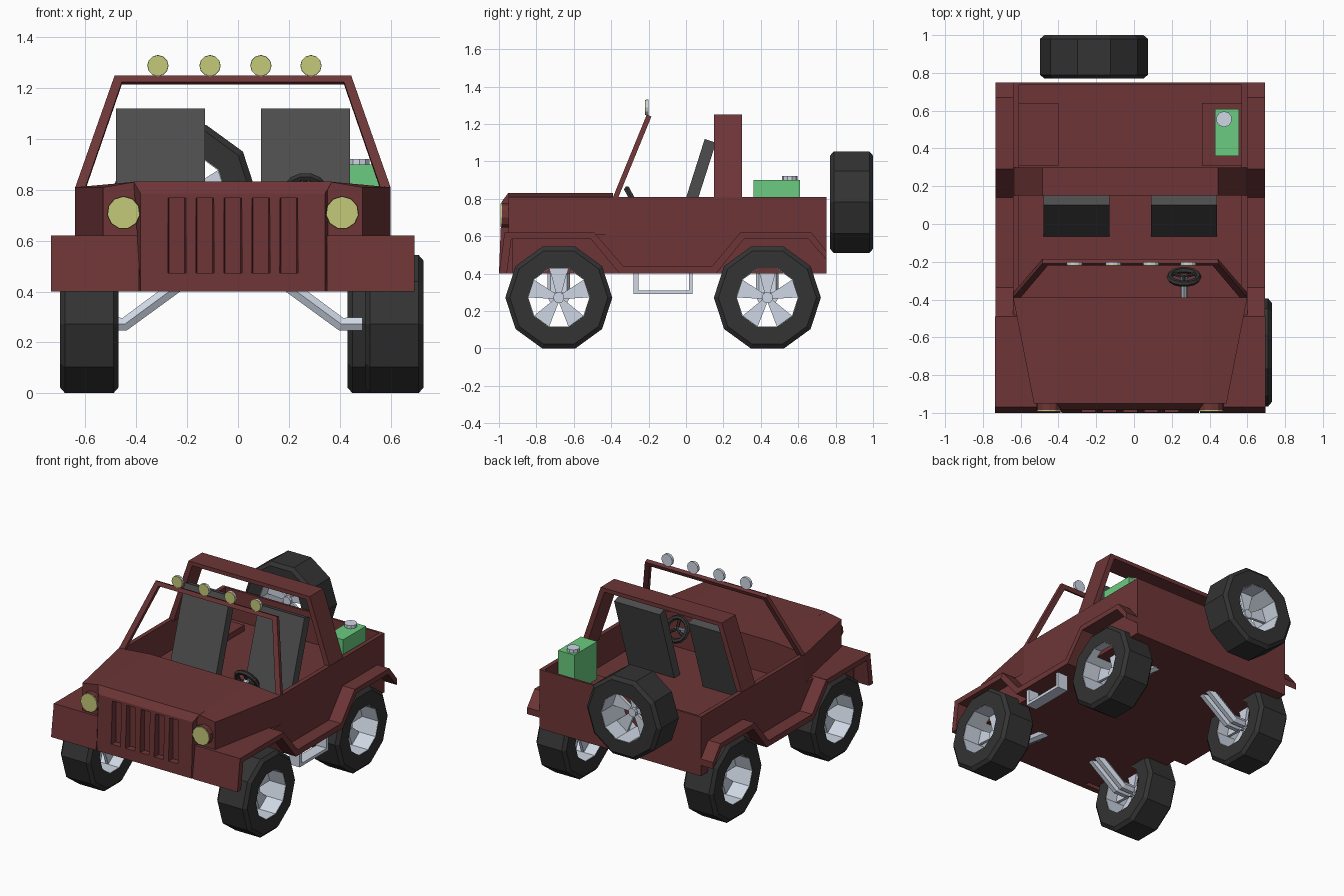
import bpy, bmesh, math
from mathutils import Vector, Matrix

if "Cube" in bpy.data.objects:
    bpy.data.objects.remove(bpy.data.objects["Cube"])

CX = -0.02  # centre line of the body


def material(name, r, g, b):
    m = bpy.data.materials.new(name)
    m.diffuse_color = (r, g, b, 1)
    m.use_nodes = True
    m.node_tree.nodes["Principled BSDF"].inputs["Base Color"].default_value = m.diffuse_color
    return m


RED = material("red_paint", 0.155, 0.036, 0.038)
RUBBER = material("rubber", 0.033, 0.033, 0.033)
SEAT = material("seat_grey", 0.075, 0.075, 0.075)
GREEN = material("green", 0.147, 0.6, 0.214)
YELLOW = material("lamp_yellow", 0.56, 0.59, 0.19)
METAL = material("metal", 0.62, 0.68, 0.78)


def finish(name, bm, mat=METAL):
    bmesh.ops.recalc_face_normals(bm, faces=bm.faces)
    me = bpy.data.meshes.new(name)
    bm.to_mesh(me)
    bm.free()
    me.materials.append(mat)
    ob = bpy.data.objects.new(name, me)
    bpy.context.collection.objects.link(ob)
    return ob


def extrude(name, pts, vec, mat=METAL):
    """Planar outline pushed along a vector."""
    bm = bmesh.new()
    a = [bm.verts.new(p) for p in pts]
    b = [bm.verts.new(Vector(p) + Vector(vec)) for p in pts]
    bm.faces.new(a)
    bm.faces.new(b)
    n = len(a)
    for i in range(n):
        j = (i + 1) % n
        bm.faces.new((a[i], a[j], b[j], b[i]))
    return finish(name, bm, mat)


def side_profile(name, yz, x0, x1, mat=METAL):
    return extrude(name, [(x0, y, z) for y, z in yz], (x1 - x0, 0, 0), mat)


def box(name, x0, x1, y0, y1, z0, z1, mat=METAL):
    return side_profile(name, [(y0, z0), (y1, z0), (y1, z1), (y0, z1)], x0, x1, mat)


def cylinder(name, p, q, r, n, mat=METAL):
    p, q = Vector(p), Vector(q)
    bm = bmesh.new()
    m = Matrix.Translation((p + q) / 2) @ (q - p).to_track_quat('Z', 'Y').to_matrix().to_4x4()
    bmesh.ops.create_cone(bm, cap_ends=True, segments=n, radius1=r, radius2=r,
                          depth=(q - p).length, matrix=m)
    return finish(name, bm, mat)


def tube(name, pts, r):
    """Low-poly bent tube along a path."""
    cu = bpy.data.curves.new(name, 'CURVE')
    cu.dimensions = '3D'
    cu.bevel_depth = r
    cu.bevel_resolution = 1
    cu.use_fill_caps = True
    sp = cu.splines.new('POLY')
    sp.points.add(len(pts) - 1)
    for p, c in zip(sp.points, pts):
        p.co = (*c, 1)
    sp.use_smooth = False
    cu.materials.append(METAL)
    bpy.context.collection.objects.link(bpy.data.objects.new(name, cu))


def lathe(bm, prof, n=10):
    """Closed (radius, x) profile spun about the x axis."""
    rings = [[bm.verts.new((x, r * math.cos(k * math.tau / n), r * math.sin(k * math.tau / n)))
              for r, x in prof] for k in range(n)]
    for k in range(n):
        a, b = rings[k], rings[(k + 1) % n]
        for i in range(len(prof)):
            j = (i + 1) % len(prof)
            bm.faces.new((a[i], a[j], b[j], b[i]))


# Wheels: tyre, open rim with five flaring spokes, hub
def wheel(name, loc, turn):
    bm = bmesh.new()
    lathe(bm, [(.166, -.115), (.262, -.115), (.286, -.095), (.286, .095), (.262, .115), (.166, .115)])
    tyre = finish(name + "_tyre", bm, RUBBER)
    bm = bmesh.new()
    lathe(bm, [(.17, -.113), (.17, .113), (.163, .113), (.163, -.113)])
    rim = finish(name + "_rim", bm)
    hub = cylinder(name + "_hub", (-.05, 0, 0), (.01, 0, 0), .03, 10)
    parts = [tyre, rim, hub]
    for k in range(5):
        a = math.pi / 2 + k * math.tau / 5
        u, v = Vector((0, math.cos(a), math.sin(a))), Vector((0, -math.sin(a), math.cos(a)))
        pts = [u * .02 - v * .014, u * .158 - v * .05, u * .158 + v * .05, u * .02 + v * .014]
        parts.append(extrude(name + "_spoke", [p + Vector((-.03, 0, 0)) for p in pts], (.02, 0, 0)))
    for o in parts:
        o.location = loc
        o.rotation_euler = (0, 0, turn)


wheel("front_right_wheel", (.615, -.68, .272), 0)
wheel("front_left_wheel", (-.585, -.68, .272), math.pi)
wheel("rear_right_wheel", (.545, .435, .272), 0)
wheel("rear_left_wheel", (-.585, .435, .272), math.pi)
wheel("spare_wheel", (-.212, .885, .782), math.pi / 2)

# Body tub: solid base, U-shaped walls
box("tub_base", CX - .62, CX + .62, -.39, .75, .4, .6, RED)
wall = [(.62, -.39), (.62, .75), (-.62, .75), (-.62, -.39),
        (-.59, -.39), (-.59, .735), (.59, .735), (.59, -.39)]
extrude("tub_walls", [(CX + x, y, .6) for x, y in wall], (0, 0, .21), RED)

# Engine bay, and hood tapering to the front with a raised centre
box("engine_bay", CX - .62, CX + .62, -.93, -.39, .4, .61, RED)
bm = bmesh.new()
rows = []
for y, w, c in ((-.39, .62, .38), (-.95, .51, .38)):
    rows.append([bm.verts.new((CX + x, y, z)) for x, z in
                 ((-w, .6), (-w, .81), (-c, .832), (c, .832), (w, .81), (w, .6))])
for i in range(6):
    j = (i + 1) % 6
    bm.faces.new((rows[0][i], rows[0][j], rows[1][j], rows[1][i]))
for r in rows:
    bm.faces.new(r)
finish("hood", bm, RED)

# Grille block with five tapered slots cut in
grille = side_profile("grille", [(-1, .4), (-.985, .785), (-.95, .832), (-.88, .832), (-.88, .4)],
                      CX - .39, CX + .39, RED)
for v in grille.data.vertices:
    if v.co.y < -.96:
        v.co.x = CX + (v.co.x - CX) * .93
bm = bmesh.new()
for k in range(-2, 3):
    bmesh.ops.create_cube(bm, size=1, matrix=Matrix.Translation((CX + k * .11, -1, .62))
                          @ Matrix.Diagonal((.085, .1, .295, 1)))
cutter = finish("slot_cutter", bm)
for v in cutter.data.vertices:
    if v.co.y > -1:
        v.co.x += .012 if v.co.x < CX + .11 * round((v.co.x - CX) / .11) else -.012
        v.co.y = -.953
cutter.hide_render = True
cutter.hide_viewport = True
mod = grille.modifiers.new("slots", 'BOOLEAN')
mod.object = cutter
mod.solver = 'EXACT'

# Parts repeated on each side
flare = [(-.998, .4), (-.968, .619), (-.49, .619), (-.335, .44), (.14, .44), (.29, .62), (.67, .62),
         (.75, .52), (.75, .475), (.655, .585), (.31, .585), (.16, .4), (-.355, .4),
         (-.51, .587), (-.933, .587), (-.958, .4)]
fender = [(-1, .4), (-.97, .621), (-.49, .621), (-.51, .585), (-.935, .585), (-.96, .4)]
for s, side in ((-1, "left"), (1, "right")):
    def X(x):
        return CX + s * x
    side_profile(side + "_fender_flare", flare, X(.6), X(.714), RED)
    side_profile(side + "_front_fender", fender, X(.37), X(.715), RED)
    box(side + "_wheel_box", X(.38), X(.6), .31, .64, .58, .64, RED)
    # Headlight
    cylinder(side + "_headlight_ring", (X(.43), -.985, .71), (X(.43), -.94, .71), .066, 11, RED)
    cylinder(side + "_headlight", (X(.43), -.993, .71), (X(.43), -.984, .71), .064, 11, YELLOW)
    # Suspension arms: paired bent tubes
    for y, end in ((-.68, "front"), (.435, "rear")):
        for dy in (-.03, .03):
            tube(f"{end}_{side}_arm", [(X(.51), y + dy, .272), (X(.425), y + dy, .272),
                                       (X(.21), y + dy, .43)], .03)
    # Seat back
    x0, x1 = (-.48, -.13) if s < 0 else (.09, .44)
    side_profile(side + "_seat", [(-.065, .6), (.1, 1.12), (.16, 1.1), (.0, .6)], x0, x1, SEAT)

# Side step on the driver's side
step = [(-.28, .41), (-.28, .29), (.035, .29), (.035, .41),
        (.015, .41), (.015, .31), (-.255, .31), (-.255, .41)]
side_profile("side_step", step, .59, .67)

# Windscreen frame (leaning) and roll bar
frame = [(-.62, 0), (-.465, 1), (.465, 1), (.62, 0), (.58, 0), (.437, .94), (-.437, .94), (-.58, 0)]
extrude("windscreen_frame", [(CX + x, -.39 + .18 * t, .81 + .44 * t) for x, t in frame],
        (0, .025, -.01), RED)
extrude("roll_bar", [(CX + x, .15, .80 + .45 * t) for x, t in frame], (0, .15, 0), RED)

# Roof lamps: yellow lens, grey back
for x in (-.315, -.11, .09, .287):
    cylinder("roof_lamp", (x, -.214, 1.288), (x, -.2, 1.288), .042, 12)
    cylinder("roof_lamp_lens", (x, -.22, 1.288), (x, -.213, 1.288), .041, 12, YELLOW)

# Steering wheel and column
c, axis = Vector((.265, -.28, .785)), Vector((0, .88, .47)).normalized()
bpy.ops.mesh.primitive_torus_add(major_radius=.076, minor_radius=.017, major_segments=14,
                                 minor_segments=6, location=c)
ring = bpy.context.object
ring.name = "steering_wheel"
ring.rotation_euler = axis.to_track_quat('Z', 'Y').to_euler()
ring.data.materials.append(RUBBER)
cylinder("steering_column", c, c - axis * .13, .018, 8)
up = Vector((1, 0, 0)).cross(axis)
for k in range(3):
    a = math.pi / 2 + k * math.tau / 3
    cylinder("steering_spoke", c, c + (Vector((1, 0, 0)) * math.cos(a) + up * math.sin(a)) * .076,
             .01, 6, RUBBER)

# Fuel can with cap
box("fuel_can", .43, .555, .36, .61, .63, .9, GREEN)
cylinder("fuel_cap", (.477, .555, .89), (.477, .555, .922), .042, 10)
